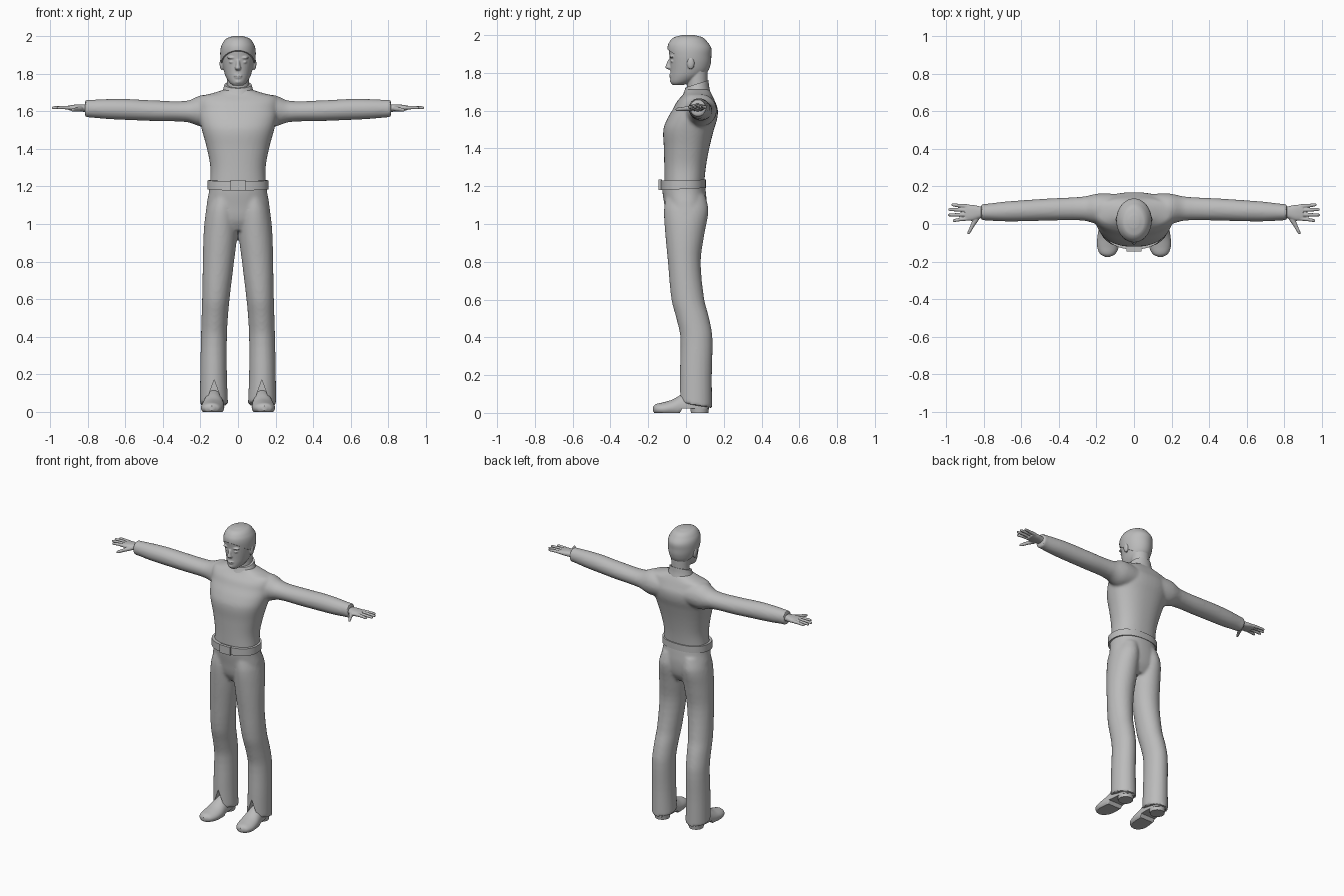
import bpy, bmesh, math
from mathutils import Matrix, Vector

if "Cube" in bpy.data.objects:
    bpy.data.objects.remove(bpy.data.objects["Cube"])

grey = bpy.data.materials.new("plain grey")
grey.diffuse_color = (0.5, 0.5, 0.5, 1)
grey.use_nodes = True
grey.node_tree.nodes["Principled BSDF"].inputs["Base Color"].default_value = grey.diffuse_color


def spread(rings, steps):
    """Smoothly interpolate the key rings along their first value."""
    rings = [tuple(r) + (0,) * (6 - len(r)) for r in rings]
    last = len(rings) - 1

    def slope(i, k):
        p, q = rings[max(i - 1, 0)], rings[min(i + 1, last)]
        return (q[k] - p[k]) / (q[0] - p[0])

    out = []
    for i in range(last):
        p, q = rings[i], rings[i + 1]
        d = q[0] - p[0]
        for s in range(steps):
            u = s / steps
            row = [p[0] + d * u]
            for k in range(1, 6):
                row.append((2*u**3 - 3*u**2 + 1) * p[k] + (u**3 - 2*u**2 + u) * d * slope(i, k)
                           + (3*u**2 - 2*u**3) * q[k] + (u**3 - u**2) * d * slope(i + 1, k))
            out.append(row)
    return out + [rings[-1]]


def loft(bm, rings, axis="z", side=1, power=2.0, n=32, steps=4, floor=None):
    """Rings are (position, centre a, centre b, radius a, radius b, tilt)."""
    rows = []
    for t, a, b, ra, rb, tilt in spread(rings, steps):
        row = []
        for i in range(n):
            c, s = math.cos(math.tau * i / n), math.sin(math.tau * i / n)
            u = math.copysign(abs(c) ** (2 / power), c)
            v = math.copysign(abs(s) ** (2 / power), s)
            p, q, w = a + ra * u, b + rb * v, t - tilt * v
            x, y, z = {"z": (p, q, w), "x": (w, p, q), "y": (p, w, q)}[axis]
            if floor:
                z = max(z, floor(y))
            row.append(bm.verts.new((x * side, y, z)))
        rows.append(row)
    for r, s in zip(rows, rows[1:]):
        for i in range(n):
            j = (i + 1) % n
            bm.faces.new((r[i], r[j], s[j], s[i]))
    bm.faces.new(rows[0])
    bm.faces.new(rows[-1])


def ball(bm, centre, radii):
    bmesh.ops.create_uvsphere(bm, u_segments=20, v_segments=12, radius=1,
                              matrix=Matrix.Translation(centre) @ Matrix.Diagonal((*radii, 1)))


def block(bm, centre, size):
    bmesh.ops.create_cube(bm, size=1, matrix=Matrix.Translation(centre) @ Matrix.Diagonal((*size, 1)))


def finish(name, bm, voxel=0, relax=4, cutter=None, angle=40):
    bmesh.ops.recalc_face_normals(bm, faces=bm.faces)
    mesh = bpy.data.meshes.new(name)
    bm.to_mesh(mesh)
    bm.free()
    obj = bpy.data.objects.new(name, mesh)
    bpy.context.collection.objects.link(obj)
    mesh.materials.append(grey)
    if voxel:  # fuse overlapping forms into one skin
        m = obj.modifiers.new("fuse", "REMESH")
        m.mode, m.voxel_size = "VOXEL", voxel
        m = obj.modifiers.new("relax", "SMOOTH")
        m.factor, m.iterations = 0.5, relax
    if cutter:
        m = obj.modifiers.new("cut", "BOOLEAN")
        m.operation, m.object = "DIFFERENCE", cutter
    bpy.ops.object.select_all(action="DESELECT")
    obj.select_set(True)
    bpy.context.view_layer.objects.active = obj
    if obj.modifiers:
        bpy.ops.object.convert(target="MESH")
    bpy.ops.object.shade_smooth_by_angle(angle=math.radians(angle))
    return obj


# Shirt: torso and both sleeves
bm = bmesh.new()
loft(bm, [(1.2, 0, -.01, .15, .105), (1.3, 0, -.005, .147, .11), (1.4, 0, .003, .165, .12),
          (1.5, 0, .014, .192, .134), (1.56, 0, .034, .207, .132), (1.61, 0, .05, .213, .118),
          (1.65, 0, .053, .212, .1), (1.68, 0, .06, .198, .08), (1.695, 0, .062, .14, .07),
          (1.715, 0, .06, .075, .06)], power=2.3, n=48)
for s in (1, -1):
    loft(bm, [(.08, .075, 1.6, .085, .075), (.19, .08, 1.602, .082, .085), (.27, .082, 1.599, .064, .057),
              (.45, .077, 1.603, .059, .055), (.6, .07, 1.61, .056, .056), (.7, .066, 1.612, .052, .053),
              (.79, .063, 1.614, .044, .047), (.815, .063, 1.614, .044, .047)], "x", s)
finish("shirt", bm, .009, 5)

# Collar, higher at the back
bm = bmesh.new()
loft(bm, [(1.685, 0, .055, .09, .075, -.01), (1.715, 0, .056, .08, .066, -.015),
          (1.742, 0, .058, .072, .061, -.02)])
finish("collar", bm)

# Hands: palm, four fingers and thumb
bm = bmesh.new()
for s in (1, -1):
    loft(bm, [(.78, .063, 1.615, .028, .022), (.82, .062, 1.617, .032, .02), (.86, .06, 1.618, .042, .018),
              (.9, .06, 1.618, .042, .013)], "x", s, 2.4)
    for y0, y1, tip in ((.094, .102, .972), (.073, .077, .988), (.05, .048, .99), (.029, .018, .965)):
        loft(bm, [(.88, y0, 1.619, .011, .011), (.93, (y0 + y1) / 2, 1.62, .0095, .0095),
                  (tip - .008, y1, 1.619, .008, .008), (tip, y1, 1.619, .005, .005)], "x", s, n=12)
    loft(bm, [(-.055, .882, 1.606, .005, .005), (-.045, .878, 1.607, .009, .009),
              (-.01, .86, 1.61, .012, .011), (.025, .842, 1.613, .018, .014),
              (.05, .84, 1.615, .018, .014)], "y", s, n=12)
finish("hands", bm, .0035, 2)

# Trousers: hips and legs, with a slit cut at each front hem
bm = bmesh.new()
for s in (1, -1):
    for y in (-.12, .012):
        for x, z in ((0, .17), (.062, .0), (-.062, .0)):
            bm.verts.new(((.127 + x) * s, y, z))
    v = list(bm.verts)[-6:]
    bm.faces.new(v[:3])
    bm.faces.new(v[3:])
    for i in range(3):
        j = (i + 1) % 3
        bm.faces.new((v[i], v[j], v[j + 3], v[i + 3]))
slits = finish("slit_cutter", bm)
slits.hide_render = True

bm = bmesh.new()
loft(bm, [(.965, 0, 0, .09, .07), (1.02, 0, 0, .165, .1), (1.1, 0, -.002, .167, .112),
          (1.17, 0, -.01, .155, .115), (1.21, 0, -.013, .152, .113)], power=2.2, n=48)
for s in (1, -1):
    loft(bm, [(.04, .128, .051, .075, .087, .015), (.2, .13, .052, .071, .085), (.4, .128, .055, .069, .085),
              (.5, .124, .036, .07, .087), (.6, .118, .01, .073, .087), (.8, .104, -.009, .083, .087),
              (.95, .093, -.006, .09, .104), (1.07, .086, .001, .084, .118), (1.15, .075, -.002, .07, .105)],
         side=s)
finish("trousers", bm, .009, 5, slits)
bpy.data.objects.remove(slits)

# Belt and buckle
bm = bmesh.new()
loft(bm, [(1.185, 0, -.015, .163, .12, -.006), (1.232, 0, -.015, .162, .12, -.003)], power=2.3, n=48, steps=1)
finish("belt", bm)
bm = bmesh.new()
block(bm, (0, -.136, 1.207), (.08, .02, .055))
finish("buckle", bm)

# Shoes with heel blocks
bm = bmesh.new()
for s in (1, -1):
    loft(bm, [(-.175, .14, .02, .012, .012), (-.16, .14, .02, .04, .026), (-.12, .138, .02, .058, .036),
              (-.07, .134, .025, .061, .046), (-.02, .131, .03, .056, .07), (.04, .128, .03, .052, .09),
              (.1, .128, .03, .045, .06), (.12, .128, .03, .03, .03)], "y", s,
         floor=lambda y: 0 if y < -.03 else .022)
    bmesh.ops.create_cone(bm, cap_ends=True, segments=24, radius1=.046, radius2=.05, depth=.03,
                          matrix=Matrix.Translation((.128 * s, .072, .015)))
finish("shoes", bm)

# Head: skull, neck, nose, ears, eyes and lips
skull = [(1.736, 0, -.043, .025, .028), (1.75, 0, -.026, .043, .055), (1.78, 0, .0, .063, .083),
         (1.81, 0, .014, .074, .097), (1.85, 0, .02, .083, .105), (1.89, 0, .02, .088, .108),
         (1.93, 0, .018, .087, .11), (1.96, 0, .013, .077, .097), (1.983, 0, .012, .053, .068),
         (1.994, 0, .012, .02, .026)]
bm = bmesh.new()
loft(bm, skull, n=40)
loft(bm, [(1.67, 0, .06, .062, .055), (1.74, 0, .06, .058, .054), (1.82, 0, .06, .06, .055)])
loft(bm, [(1.818, 0, -.082, .01, .012), (1.827, 0, -.089, .017, .02), (1.842, 0, -.09, .012, .016),
          (1.872, 0, -.083, .009, .01)], n=16)
ball(bm, (0, -.078, 1.788), (.024, .012, .006))
ball(bm, (0, -.076, 1.778), (.02, .012, .006))
ball(bm, (0, -.066, 1.757), (.022, .02, .014))
for s in (1, -1):
    ball(bm, (.086 * s, .025, 1.852), (.012, .02, .033))
    ball(bm, (.033 * s, -.074, 1.862), (.015, .008, .007))
    ball(bm, (.034 * s, -.074, 1.885), (.024, .014, .007))
finish("head", bm, .004, 2)

# Hair cap, trimmed by a hairline sloping down to the nape
bm = bmesh.new()
loft(bm, [(z + (.006 if z > 1.98 else 0), a, b, ra + .006, rb + .006) for z, a, b, ra, rb in skull], n=40, steps=6)
cut = bmesh.ops.bisect_plane(bm, geom=bm.verts[:] + bm.edges[:] + bm.faces[:], plane_co=(0, -.1, 1.925),
                             plane_no=Vector((0, .65, 1)), clear_inner=True)
bmesh.ops.holes_fill(bm, edges=[e for e in cut["geom_cut"] if isinstance(e, bmesh.types.BMEdge)])
finish("hair", bm)
